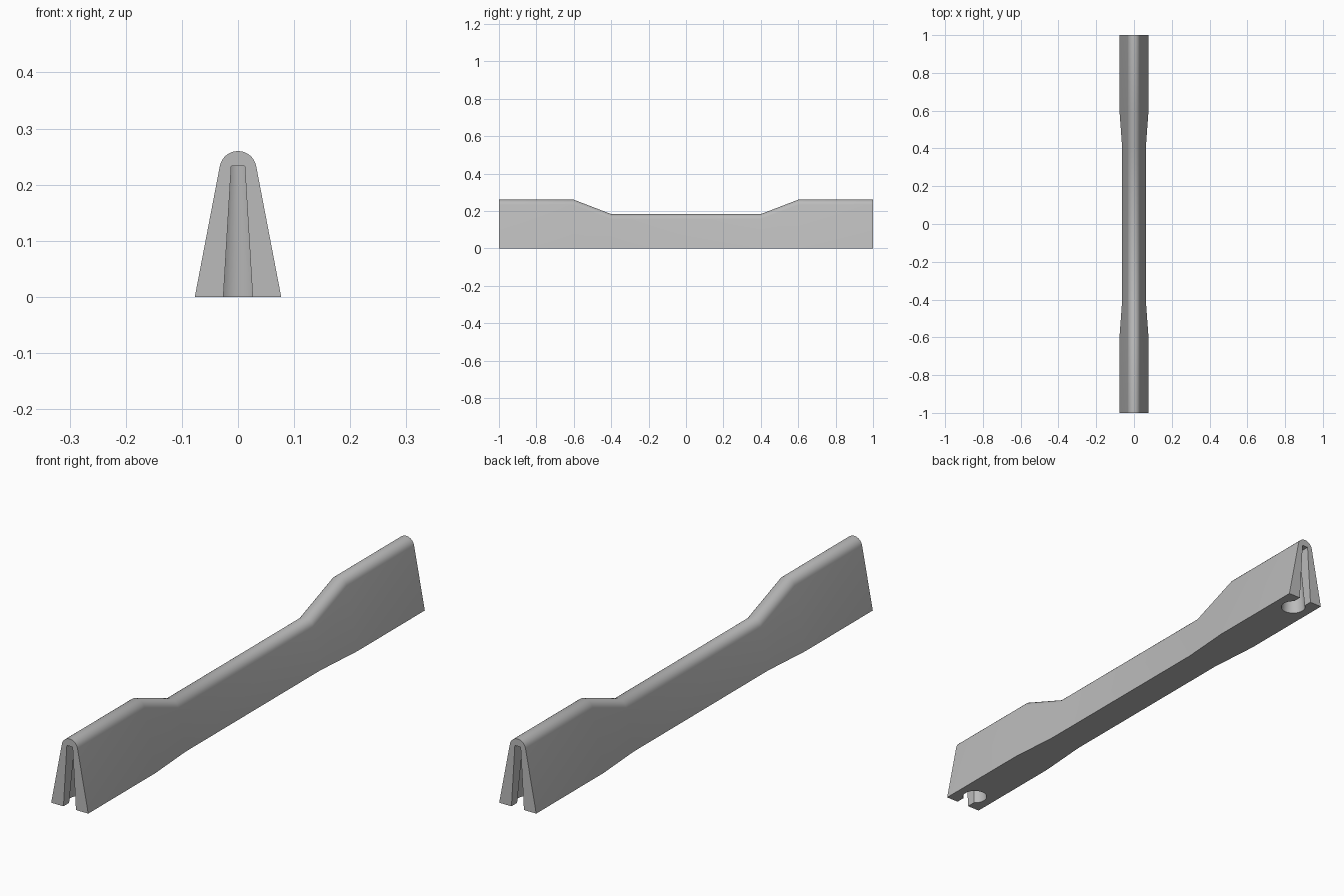
import bpy, bmesh
from math import sin, cos, atan2, pi, radians

cube = bpy.data.objects.get("Cube")
if cube:
    bpy.data.objects.remove(cube, do_unlink=True)

HEIGHT, BASE, RADIUS = 0.26, 0.077, 0.033
LEAN = atan2(0.045, 0.235)      # tilt of the side walls
SLOPE = 0.045 / 0.235
DROP = 0.077                    # how far the middle is lowered
SLOT_TOP = 0.233

concrete = bpy.data.materials.new("concrete grey")
concrete.use_nodes = True
grey = (0.5, 0.5, 0.5, 1)
concrete.diffuse_color = grey
concrete.node_tree.nodes["Principled BSDF"].inputs["Base Color"].default_value = grey


def make_object(name, bm):
    bmesh.ops.recalc_face_normals(bm, faces=bm.faces)
    mesh = bpy.data.meshes.new(name)
    bm.to_mesh(mesh)
    bm.free()
    mesh.materials.append(concrete)
    obj = bpy.data.objects.new(name, mesh)
    bpy.context.collection.objects.link(obj)
    return obj


def loft(name, sections):
    """Skin a row of equal-length closed sections and cap both ends."""
    bm = bmesh.new()
    rings = [[bm.verts.new(p) for p in s] for s in sections]
    n = len(rings[0])
    for a, b in zip(rings, rings[1:]):
        for i in range(n):
            j = (i + 1) % n
            bm.faces.new((a[i], a[j], b[j], b[i]))
    bm.faces.new(rings[0])
    bm.faces.new(rings[-1])
    return make_object(name, bm)


def barrier_section(y, drop, steps=16):
    half = BASE - SLOPE * drop
    centre = HEIGHT - RADIUS - drop
    pts = [(half, y, 0)]
    for i in range(steps + 1):
        a = LEAN + (pi - 2 * LEAN) * i / steps
        pts.append((RADIUS * cos(a), y, centre + RADIUS * sin(a)))
    return pts + [(-half, y, 0)]


def slot_section(y):
    return [(0.0272, y, -0.02), (0.012, y, SLOT_TOP),
            (-0.012, y, SLOT_TOP), (-0.0272, y, -0.02)]


def ring(y, z, r, sides=32):
    return [(r * cos(2 * pi * i / sides), y + r * sin(2 * pi * i / sides), z)
            for i in range(sides)]


# Barrier body with rounded crest and lowered, narrower middle
stations = [(-1, 0), (-0.6, 0), (-0.4, DROP), (0.4, DROP), (0.6, 0), (1, 0)]
barrier = loft("barrier_body", [barrier_section(y, d) for y, d in stations])

# Tapered connector socket and open slot at each end
bpy.context.view_layer.objects.active = barrier
for side in (-1, 1):
    cutters = [
        loft("slot_cutter", [slot_section(side * 0.93), slot_section(side * 1.05)]),
        loft("socket_cutter", [ring(side * 0.93, -0.02, 0.0465),
                               ring(side * 0.93, SLOT_TOP, 0.024)]),
    ]
    for cutter in cutters:
        cutter.hide_render = True
        mod = barrier.modifiers.new("cut", "BOOLEAN")
        mod.operation = "DIFFERENCE"
        mod.solver = "EXACT"
        mod.object = cutter
        bpy.ops.object.modifier_apply(modifier=mod.name)
        bpy.data.objects.remove(cutter, do_unlink=True)

# Smooth crest and sockets, crisp edges elsewhere
bpy.ops.object.select_all(action="DESELECT")
barrier.select_set(True)
bpy.ops.object.shade_smooth_by_angle(angle=radians(30))
